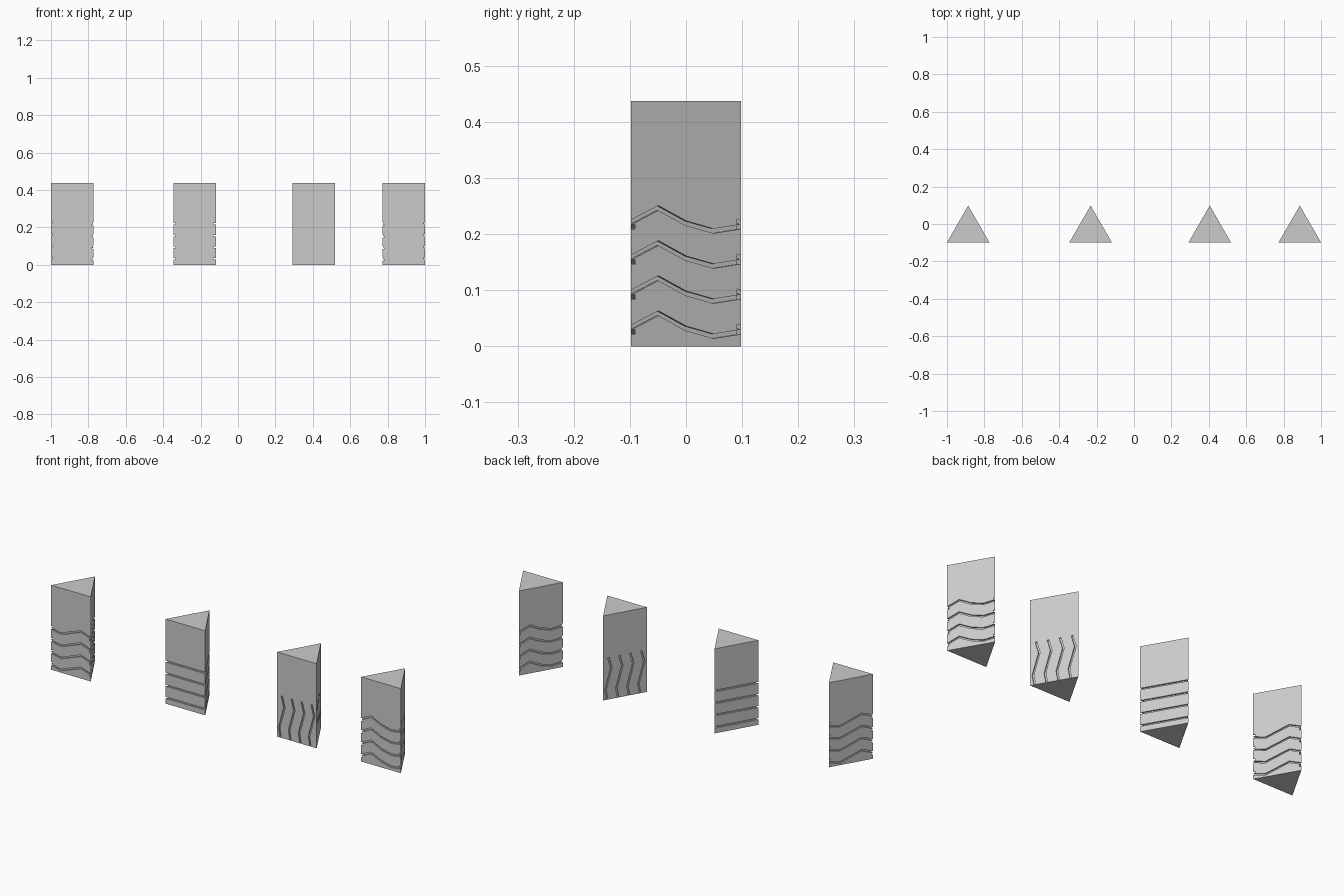
import bpy, bmesh, math
from mathutils import Vector, Matrix

if "Cube" in bpy.data.objects:
    bpy.data.objects.remove(bpy.data.objects["Cube"])

SIDE, HEIGHT = 0.227, 0.437          # equilateral prism
R = SIDE / math.sqrt(3)              # circumradius
CY = R / 2 - SIDE * math.sqrt(3) / 4  # triangle centre in y
GROOVE, DEPTH = 0.008, 0.007


def mesh_object(name, bm):
    bmesh.ops.recalc_face_normals(bm, faces=bm.faces)
    me = bpy.data.meshes.new(name)
    bm.to_mesh(me)
    bm.free()
    ob = bpy.data.objects.new(name, me)
    bpy.context.collection.objects.link(ob)
    return ob


def prism(name):
    bm = bmesh.new()
    base = [bm.verts.new((R * math.cos(math.radians(a)), R * math.sin(math.radians(a)), 0))
            for a in (90, 210, 330)]
    f = bm.faces.new(base)
    ext = bmesh.ops.extrude_face_region(bm, geom=[f])
    top = [v for v in ext["geom"] if isinstance(v, bmesh.types.BMVert)]
    bmesh.ops.translate(bm, verts=top, vec=(0, 0, HEIGHT))
    return mesh_object(name, bm)


def add_groove(bm, path):
    # Square bar following a path on the front face
    pts = [Vector(p) for p in path]
    rings = []
    for i, p in enumerate(pts):
        dirs = [(pts[j + 1] - pts[j]).normalized() for j in (i - 1, i) if 0 <= j < len(pts) - 1]
        t = sum(dirs, Vector((0, 0))).normalized()
        n = Vector((-t.y, t.x)) * GROOVE / 2 / t.dot(dirs[0])
        y = -R / 2
        rings.append([bm.verts.new((q.x, yy, q.y)) for q, yy in
                      ((p + n, y - 0.01), (p - n, y - 0.01), (p - n, y + DEPTH), (p + n, y + DEPTH))])
    for a, b in zip(rings, rings[1:]):
        for k in range(4):
            bm.faces.new((a[k], a[(k + 1) % 4], b[(k + 1) % 4], b[k]))
    bm.faces.new(rings[0])
    bm.faces.new(rings[-1])


def cut_grooves(ob, paths):
    # Same grooves on each of the three sides
    for k in range(3):
        bm = bmesh.new()
        for path in paths:
            add_groove(bm, path)
        bm.transform(Matrix.Rotation(math.radians(120 * k), 4, 'Z'))
        cutter = mesh_object("groove_cutter", bm)
        cutter.hide_render = True
        mod = ob.modifiers.new("grooves", 'BOOLEAN')
        mod.operation, mod.solver, mod.object = 'DIFFERENCE', 'EXACT', cutter
        bpy.context.view_layer.objects.active = ob
        bpy.ops.object.modifier_apply(modifier=mod.name)
        bpy.data.objects.remove(cutter)


def across(wave):
    # Four horizontal grooves, running past the corners
    return [[(u * SIDE, 0.031 + 0.0625 * i + d) for u, d in wave] for i in range(4)]


rolling = across([(-0.54, -0.003), (-0.25, -0.018), (0.25, 0.024), (0.54, 0.001)])
straight = across([(-0.54, 0), (0.54, 0)])
upright = [[(SIDE * (i - 1.5) / 4 + d, z) for d, z in
            ((-0.008, 0.004), (-0.016, 0.05), (0.014, 0.16), (-0.001, 0.217))] for i in range(4)]
peaked = across([(-0.54, -0.002), (-0.25, 0.028), (0, 0.001), (0.25, -0.013), (0.54, -0.004)])

# Four grooved prisms in a row
for name, x, paths in (("rolling_prism", -0.8865, rolling), ("straight_prism", -0.232, straight),
                       ("upright_prism", 0.405, upright), ("peaked_prism", 0.8865, peaked)):
    ob = prism(name)
    cut_grooves(ob, paths)
    ob.location = (x, CY, 0)
